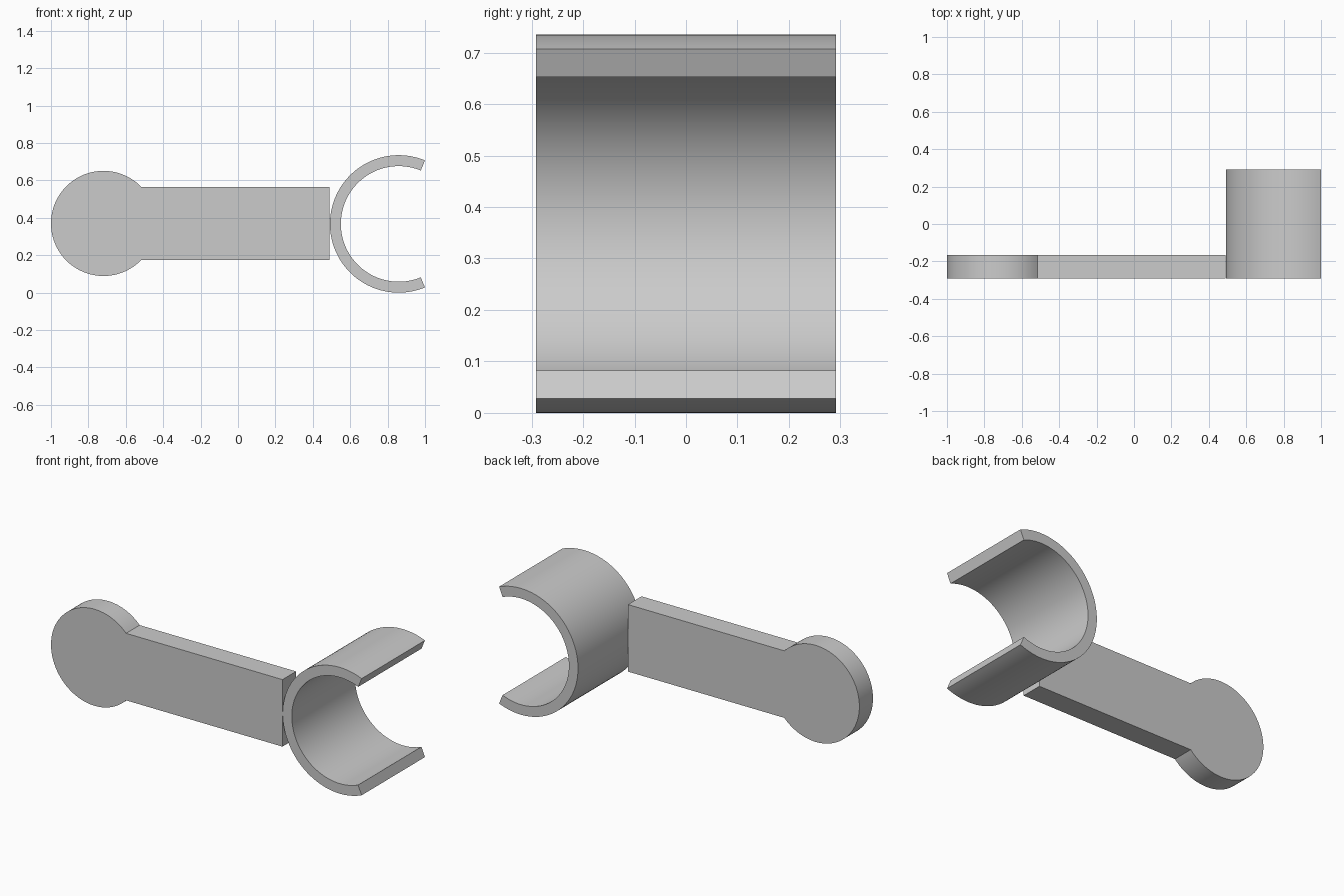
import bpy, bmesh
from math import radians, cos, sin, asin

# Start without the default cube
cube = bpy.data.objects.get("Cube")
if cube:
    bpy.data.objects.remove(cube, do_unlink=True)

# Single flat grey
grey = bpy.data.materials.new("light_grey")
grey.use_nodes = True
colour = (0.6, 0.6, 0.6, 1)
grey.diffuse_color = colour
grey.node_tree.nodes["Principled BSDF"].inputs["Base Color"].default_value = colour


def arc(cx, cz, r, start, end, steps):
    """Points on an arc in the xz plane, angles in radians."""
    angles = [start + (end - start) * i / steps for i in range(steps + 1)]
    return [(cx + r * cos(a), cz + r * sin(a)) for a in angles]


def extrude_profile(name, points, y_front, y_back):
    """Solid made from a closed xz outline pulled along y."""
    bm = bmesh.new()
    face = bm.faces.new([bm.verts.new((x, y_front, z)) for x, z in points])
    result = bmesh.ops.extrude_face_region(bm, geom=[face])
    moved = [v for v in result["geom"] if isinstance(v, bmesh.types.BMVert)]
    bmesh.ops.translate(bm, verts=moved, vec=(0, y_back - y_front, 0))
    bmesh.ops.recalc_face_normals(bm, faces=bm.faces)
    mesh = bpy.data.meshes.new(name)
    bm.to_mesh(mesh)
    bm.free()
    obj = bpy.data.objects.new(name, mesh)
    bpy.context.collection.objects.link(obj)
    mesh.materials.append(grey)
    bpy.ops.object.select_all(action="DESELECT")
    bpy.context.view_layer.objects.active = obj
    obj.select_set(True)
    bpy.ops.object.shade_smooth_by_angle(angle=radians(30))
    return obj


FRONT, PLATE_BACK, CLIP_BACK = -0.291, -0.166, 0.291

# Flat handle: straight bar running into a round end
disc_x, mid_z, disc_r, half_bar = -0.719, 0.37, 0.281, 0.195
join = asin(half_bar / disc_r)
handle = arc(disc_x, mid_z, disc_r, join, radians(360) - join, 72)
handle += [(0.49, mid_z - half_bar), (0.49, mid_z + half_bar)]
extrude_profile("handle_plate", handle, FRONT, PLATE_BACK)

# Open C-shaped clip, mouth facing away from the handle
clip_x, clip_z, outer, inner = 0.859, 0.3675, 0.3675, 0.309
low, high = radians(67.5), radians(292.5)
clip = arc(clip_x, clip_z, outer, low, high, 72)
clip += arc(clip_x, clip_z, inner, high, low, 72)
extrude_profile("c_clip", clip, FRONT, CLIP_BACK)
